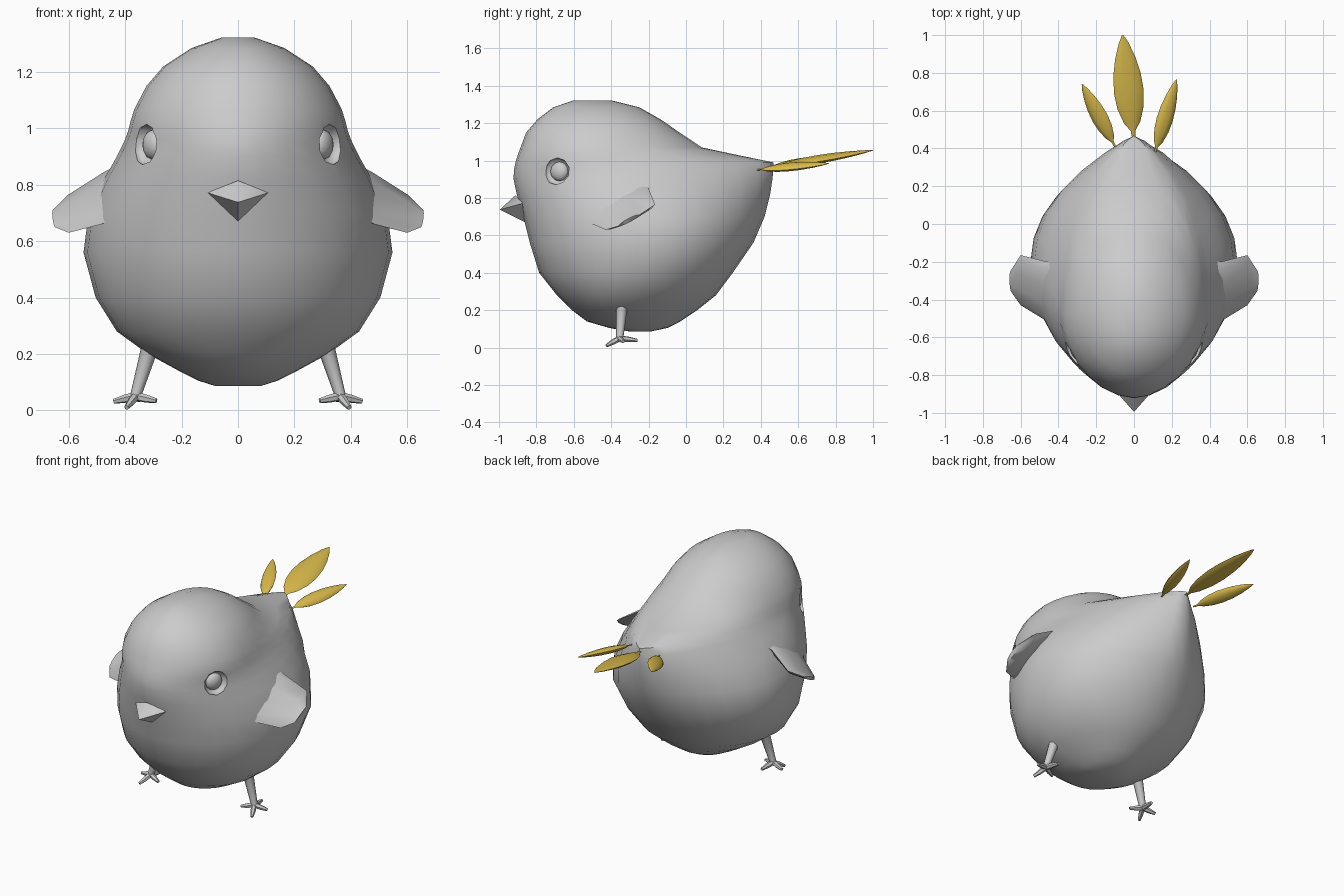
import bpy, bmesh, math
from mathutils import Vector, Matrix
from mathutils.bvhtree import BVHTree

if "Cube" in bpy.data.objects:
    bpy.data.objects.remove(bpy.data.objects["Cube"])


def material(name, rgb):
    m = bpy.data.materials.new(name)
    m.diffuse_color = (*rgb, 1)
    m.use_nodes = True
    m.node_tree.nodes["Principled BSDF"].inputs["Base Color"].default_value = m.diffuse_color
    return m


GREY = material("soft grey", (0.6, 0.6, 0.6))
YELLOW = material("feather yellow", (0.69, 0.49, 0.07))


def select(obj):
    bpy.ops.object.select_all(action='DESELECT')
    obj.select_set(True)
    bpy.context.view_layer.objects.active = obj


def finish(bm, name, mat, angle=45):
    bmesh.ops.recalc_face_normals(bm, faces=bm.faces[:])
    mesh = bpy.data.meshes.new(name)
    bm.to_mesh(mesh)
    bm.free()
    obj = bpy.data.objects.new(name, mesh)
    bpy.context.collection.objects.link(obj)
    mesh.materials.append(mat)
    select(obj)
    bpy.ops.object.shade_smooth_by_angle(angle=math.radians(angle))
    return obj


def loft(bm, sections):
    """Skin equal-length rings and cap both ends."""
    rings = [[bm.verts.new(p) for p in s] for s in sections]
    n = len(rings[0])
    for a, b in zip(rings, rings[1:]):
        for i in range(n):
            j = (i + 1) % n
            bm.faces.new((a[i], a[j], b[j], b[i]))
    bm.faces.new(rings[0])
    bm.faces.new(rings[-1])


def ellipse(c, u, v, n):
    return [c + u * math.cos(2 * math.pi * i / n) + v * math.sin(2 * math.pi * i / n)
            for i in range(n)]


def tube(bm, points, radii, n=6):
    """Round limb along a short path."""
    points = [Vector(p) for p in points]
    d = (points[-1] - points[0]).normalized()
    u = d.orthogonal().normalized()
    v = d.cross(u)
    loft(bm, [ellipse(p, u * r, v * r, n) for p, r in zip(points, radii)])


# Body and head: height, front y, back y, half width, y of widest point, back and front taper
LEVELS = [
    (0.086, -0.30, -0.19, 0.08, -0.25, 1.0, 1.0), (0.105, -0.41, -0.10, 0.14, -0.28, 1.0, 1.0),
    (0.14, -0.53, -0.03, 0.21, -0.30, 1.0, 1.0),
    (0.20, -0.61, 0.06, 0.32, -0.32, 1.0, 1.0), (0.28, -0.69, 0.16, 0.43, -0.30, 1.0, 1.0),
    (0.40, -0.785, 0.25, 0.505, -0.25, 1.05, 1.0), (0.56, -0.835, 0.36, 0.548, -0.20, 1.2, 1.0),
    (0.70, -0.87, 0.42, 0.53, -0.22, 1.35, 1.03), (0.82, -0.905, 0.45, 0.475, -0.28, 1.35, 1.06),
    (0.90, -0.922, 0.462, 0.43, -0.35, 1.38, 1.1), (0.95, -0.92, 0.467, 0.405, -0.40, 1.5, 1.1),
    (0.99, -0.912, 0.468, 0.39, -0.45, 1.7, 1.08), (1.03, -0.90, 0.275, 0.38, -0.47, 1.35, 1.06),
    (1.07, -0.885, 0.085, 0.367, -0.48, 1.1, 1.04), (1.15, -0.855, -0.035, 0.325, -0.48, 1.0, 1.0),
    (1.22, -0.795, -0.135, 0.265, -0.48, 1.0, 1.0), (1.285, -0.71, -0.25, 0.165, -0.49, 1.0, 1.0),
    (1.322, -0.60, -0.40, 0.06, -0.50, 1.0, 1.0)]
N = 28
bm = bmesh.new()
rings = []
for z, yf, yb, w, yw, pb, pf in LEVELS:
    ring = []
    for i in range(N):
        t = 2 * math.pi * i / N
        c, s = math.cos(t), math.sin(t)
        p, y_end = (pb, yb) if c > 0 else (pf, yf)
        x = math.copysign(abs(s) ** p, s) * w if abs(s) > 1e-6 else 0
        ring.append((x, yw + (y_end - yw) * abs(c), z))
    rings.append(ring)
loft(bm, rings)
bmesh.ops.recalc_face_normals(bm, faces=bm.faces[:])
tree = BVHTree.FromBMesh(bm)
body = finish(bm, "body", GREY, 60)

# Eyes: shallow sockets cut into the head, each holding a flattened ball
hit, normal, _, _ = tree.ray_cast(Vector((1, -0.69, 0.942)), Vector((-1, 0, 0)))
normal = Vector((normal.x, normal.y, 0)).normalized()


def disc(bm, centre, axis, radius, depth, seg):
    rot = axis.to_track_quat('Z', 'Y').to_matrix().to_4x4()
    bmesh.ops.create_uvsphere(
        bm, u_segments=seg, v_segments=8, radius=1,
        matrix=Matrix.Translation(centre) @ rot @ Matrix.Diagonal((radius, radius, depth, 1)))


def flip(v, side):
    return Vector((v[0] * side, v[1], v[2]))


for side, label in ((1, "right"), (-1, "left")):
    c, a = flip(hit, side), flip(normal, side)
    bm = bmesh.new()
    disc(bm, c, a, 0.075, 0.04, 10)
    cutter = finish(bm, "socket_cutter", GREY)
    cutter.hide_render = True
    mod = body.modifiers.new("socket", 'BOOLEAN')
    mod.operation = 'DIFFERENCE'
    mod.object = cutter
    select(body)
    bpy.ops.object.modifier_apply(modifier=mod.name)
    bpy.data.objects.remove(cutter, do_unlink=True)
    bm = bmesh.new()
    disc(bm, c - a * 0.03, a, 0.053, 0.032, 12)
    finish(bm, label + "_eye", GREY)
select(body)
bpy.ops.object.shade_smooth_by_angle(angle=math.radians(50))

# Beak: small wedge with a wide mouth line and a shaded underside
bm = bmesh.new()
tip = bm.verts.new((0, -0.995, 0.738))
rim = [bm.verts.new(p) for p in ((0, -0.912, 0.815), (0.108, -0.872, 0.772),
                                 (0, -0.86, 0.67), (-0.108, -0.872, 0.772))]
bm.faces.new(rim)
for i in range(4):
    bm.faces.new((rim[i], rim[(i + 1) % 4], tip))
finish(bm, "beak", GREY, 75)

# Wings: front edge, back edge and thickness from root to tip
WING = [((0.36, -0.60, 0.73), (0.33, -0.16, 0.89), 0.06),
        ((0.485, -0.50, 0.66), (0.46, -0.20, 0.85), 0.035),
        ((0.60, -0.43, 0.63), (0.60, -0.165, 0.765), 0.022),
        ((0.65, -0.36, 0.65), (0.655, -0.25, 0.71), 0.012)]
# Legs and toes
LEG = [(0.295, -0.33, 0.31), (0.315, -0.343, 0.215), (0.365, -0.355, 0.045)]
ANKLE = (0.363, -0.355, 0.05)
TOES = [(0.44, -0.335, 0.032), (0.395, -0.425, 0.01), (0.29, -0.385, 0.034), (0.35, -0.26, 0.038)]
for side, label in ((1, "right"), (-1, "left")):
    bm = bmesh.new()
    sections = []
    for f, b, thick in WING:
        f, b = flip(f, side), flip(b, side)
        across = (b - f) / 2
        out = Vector((0.26 * side, 0.05, -0.15))
        sections.append(ellipse((f + b) / 2, across, across.cross(out).normalized() * thick, 10))
    loft(bm, sections)
    finish(bm, label + "_wing", GREY, 60)

    bm = bmesh.new()
    tube(bm, [flip(p, side) for p in LEG], (0.085, 0.03, 0.019), 8)
    for toe in TOES:
        a, b = flip(ANKLE, side), flip(toe, side)
        tube(bm, [a, a.lerp(b, 0.5), b], (0.016, 0.015, 0.009))
    finish(bm, label + "_leg", GREY)


# Tail feathers: flat leaf shapes on thin stems, rolled about their length
def feather(name, base, tip, width, thick, roll):
    base, tip = Vector(base), Vector(tip)
    d = (tip - base).normalized()
    turn = Matrix.Rotation(math.radians(roll), 3, d)
    u = turn @ d.cross(Vector((0, 0, 1))).normalized()
    v = u.cross(d)
    bm = bmesh.new()
    shape = [(0, 0.12), (0.08, 0.16), (0.16, 0.55), (0.3, 0.88), (0.45, 1),
             (0.62, 0.92), (0.78, 0.68), (0.92, 0.34), (1, 0.05)]
    loft(bm, [ellipse(base.lerp(tip, t), u * width * s, v * thick * s, 10) for t, s in shape])
    finish(bm, name, YELLOW, 60)


feather("middle_feather", (0.0, 0.45, 0.965), (-0.06, 1.0, 1.055), 0.08, 0.02, 8)
feather("left_feather", (-0.10, 0.41, 0.95), (-0.275, 0.74, 1.02), 0.046, 0.02, -20)
feather("right_feather", (0.11, 0.375, 0.95), (0.225, 0.765, 0.985), 0.046, 0.02, 20)
